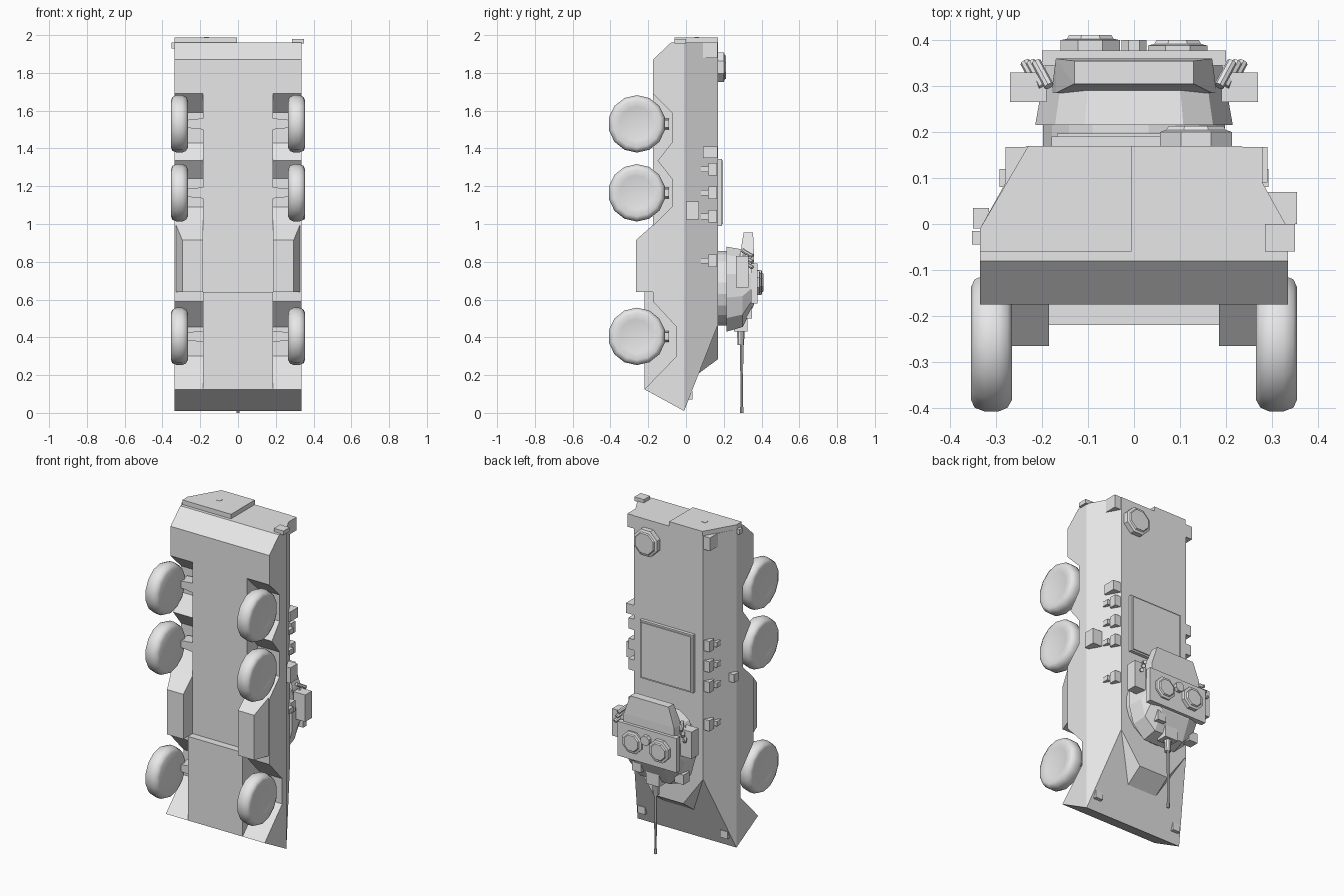
import bpy, bmesh, math
from mathutils import Vector

if "Cube" in bpy.data.objects:
    bpy.data.objects.remove(bpy.data.objects["Cube"])

paint = bpy.data.materials.new("grey_paint")
paint.diffuse_color = (0.8, 0.8, 0.8, 1)
paint.use_nodes = True
paint.node_tree.nodes["Principled BSDF"].inputs["Base Color"].default_value = paint.diffuse_color


def finish(name, bm):
    bmesh.ops.recalc_face_normals(bm, faces=bm.faces)
    me = bpy.data.meshes.new(name)
    bm.to_mesh(me)
    bm.free()
    ob = bpy.data.objects.new(name, me)
    bpy.context.collection.objects.link(ob)
    me.materials.append(paint)
    return ob


def solid(name, pts):
    """Convex solid around points."""
    bm = bmesh.new()
    for p in pts:
        bm.verts.new(p)
    bmesh.ops.convex_hull(bm, input=bm.verts)
    bmesh.ops.dissolve_limit(bm, angle_limit=0.01, verts=bm.verts, edges=bm.edges)
    return finish(name, bm)


def box(name, x0, x1, y0, y1, z0, z1):
    return solid(name, [(x, y, z) for x in (x0, x1) for y in (y0, y1) for z in (z0, z1)])


def loft(name, rings):
    """Skin a series of rings with equal point counts and cap the ends."""
    bm = bmesh.new()
    vs = [[bm.verts.new(p) for p in r] for r in rings]
    n = len(vs[0])
    for a, b in zip(vs, vs[1:]):
        for i in range(n):
            bm.faces.new((a[i], a[(i + 1) % n], b[(i + 1) % n], b[i]))
    bm.faces.new(vs[0])
    bm.faces.new(vs[-1])
    return finish(name, bm)


def prism(name, profile, x0, x1):
    return loft(name, [[(x, y, z) for y, z in profile] for x in (x0, x1)])


def disc(name, x, z, layers, n=8):
    """Stacked rings rising along +y; layers are (y, radius)."""
    return loft(name, [[(x + r * math.cos((i + .5) * math.tau / n), y,
                         z + r * math.sin((i + .5) * math.tau / n)) for i in range(n)]
                       for y, r in layers])


def rod(name, a, b, r0, r1, n=8):
    a, b = Vector(a), Vector(b)
    q = (b - a).to_track_quat('Z', 'Y')
    ring = lambda c, r: [c + q @ Vector((r * math.cos(i * math.tau / n), r * math.sin(i * math.tau / n), 0))
                         for i in range(n)]
    return loft(name, [ring(a, r0), ring(b, r1)])


# Hull: upper body with sloped sides and glacis, driver wedge, belly
solid("upper_hull", [(s * x, y, z) for s in (-1, 1) for x, y, z in
      ((.335, -.01, .01), (.335, -.01, 1.96), (.235, .17, .47), (.235, .17, 1.96))])
solid("driver_wedge", [(s * x, y, z) for s in (-1, 1) for x, y, z in
      ((.1, .055, .2), (.1, .17, .285), (.235, .17, .47), (.1, .05, .5))])
prism("belly", [(-.01, .01), (-.22, .125), (-.22, .64), (-.175, .64), (-.175, 1.87),
                (-.08, 1.96), (-.01, 1.96)], -.185, .185)
side = [(-.01, .01), (-.22, .125), (-.05, .30), (-.05, .455), (-.175, .59), (-.175, .99),
        (-.075, 1.09), (-.075, 1.24), (-.15, 1.335), (-.075, 1.43), (-.075, 1.59),
        (-.175, 1.69), (-.175, 1.87), (-.08, 1.96), (-.01, 1.96)]

# Parts mirrored left and right
for s, tag in ((-1, "left"), (1, "right")):
    prism(tag + "_hull_side", side, s * .185, s * .335)
    solid(tag + "_side_box", [(s * x, y, z) for x, y, z in
          ((.185, -.265, .64), (.185, -.265, .915), (.295, -.265, .64), (.295, -.265, .915),
           (.185, -.175, .64), (.185, -.175, .995), (.328, -.175, .64), (.328, -.175, .995))])
    # Wheels and axle arms
    for k, z in enumerate((.405, 1.165, 1.53)):
        prof = [(.04, .268), (.125, .265), (.143, .275), (.152, .295), (.152, .325),
                (.143, .347), (.125, .355), (.09, .348), (.04, .342)]
        w = loft(f"{tag}_wheel_{k}", [[(s * x, -.26 + r * math.sin(i * math.tau / 14),
                                        z + r * math.cos(i * math.tau / 14)) for i in range(14)]
                                      for r, x in prof])
        bpy.context.view_layer.objects.active = w
        w.select_set(True)
        bpy.ops.object.shade_smooth_by_angle(angle=math.radians(50))
        w.select_set(False)
        solid(f"{tag}_axle_{k}", [(s * x, y, z + t * h) for t in (-1, 1) for x, h in
              ((.18, .03), (.28, .02)) for y in (-.17, -.09)])
    # Roof edge vision blocks
    for k, z in enumerate((.805, 1.04, 1.165, 1.29)):
        box(f"{tag}_vision_block_{k}", s * .225, s * .275, .12, .165, z - .033, z + .033)
        box(f"{tag}_vision_lens_{k}", s * .255, s * .293, .08, .12, z - .015, z + .015)
    box(tag + "_rear_lamp", s * .215, s * .28, .09, .168, 1.88, 1.96)
    box(tag + "_headlight", s * .255, s * .305, -.0, .035, .07, .115)
    # Turret side boxes and smoke tubes
    box(tag + "_turret_box", s * .19, s * .27, .265, .33, .665, .83)
    for k in range(3):
        x, z = .185 + .012 * k, .86 - .03 * k
        rod(f"{tag}_smoke_tube_{k}", (s * x, .30, z), (s * (x + .028), .352, z - .03), .011, .011)

# Rear door plate and corner lamp
loft("rear_door", [[(x, y, z) for x, y in ((-.335, -.06), (-.005, -.06), (-.005, .17),
                                            (-.23, .17), (-.335, -.01))] for z in (1.955, 1.988)])
box("door_handle", -.18, -.153, .045, .07, 1.985, 1.99)
box("rear_corner_box", .285, .35, -.06, .0, 1.955, 1.98)
box("right_side_lamp", .27, .355, .0, .07, 1.025, 1.12)
box("left_side_lamp", -.35, -.315, -.01, .035, 1.04, 1.09)
box("left_lower_lamp", -.352, -.33, -.045, -.015, 1.93, 1.96)
box("right_edge_box", .23, .29, .09, .168, 1.35, 1.41)

# Engine deck panel and rear roof hatch
box("deck_panel", -.18, .18, .165, .19, .99, 1.345)
box("deck_panel_lid", -.168, .168, .19, .197, 1.0, 1.335)
disc("rear_hatch", .135, 1.83, [(.165, .085), (.2, .085), (.205, .07), (.213, .065)])


# Turret: ring, faceted body, roof plate, bustle
def outline(y, hw, z0, z1):
    pts = [(-.5, 0), (.5, 0), (.86, .16), (1, .4), (1, .68), (.8, .9), (.5, 1),
           (-.5, 1), (-.8, .9), (-1, .68), (-1, .4), (-.86, .16)]
    return [(x * hw, y, z0 + t * (z1 - z0)) for x, t in pts]


disc("turret_ring", 0, .66, [(.165, .2), (.22, .2)], 20)
loft("turret_body", [outline(.215, .215, .43, .88), outline(.30, .2, .455, .865),
                     outline(.36, .19, .57, .82)])
box("turret_roof", -.2, .2, .345, .378, .58, .79)
solid("turret_bustle", [(s * x, y, z) for s in (-1, 1) for x, y, z in
      ((.18, .285, .78), (.17, .36, .78), (.13, .305, .955), (.13, .355, .955), (.17, .285, .83),
       (.17, .36, .84))])
disc("commander_hatch", -.095, .69, [(.37, .07), (.4, .07), (.403, .055), (.411, .05)])
disc("gunner_hatch", .095, .69, [(.37, .07), (.388, .07), (.392, .055), (.4, .05)])
disc("roof_vent", 0, .73, [(.37, .03), (.4, .03)])
box("left_cheek_box", -.2, -.14, .25, .31, .48, .54)
box("gun_sight", .06, .12, .3, .35, .5, .56)

# Gun
box("gun_mount", -.045, .045, .255, .325, .43, .55)
rod("gun_sleeve", (0, .29, .45), (0, .29, .36), .022, .018, 10)
rod("gun_barrel", (0, .295, .37), (0, .295, .0), .009, .006)
rod("muzzle", (0, .295, .03), (0, .295, .0), .009, .009)
